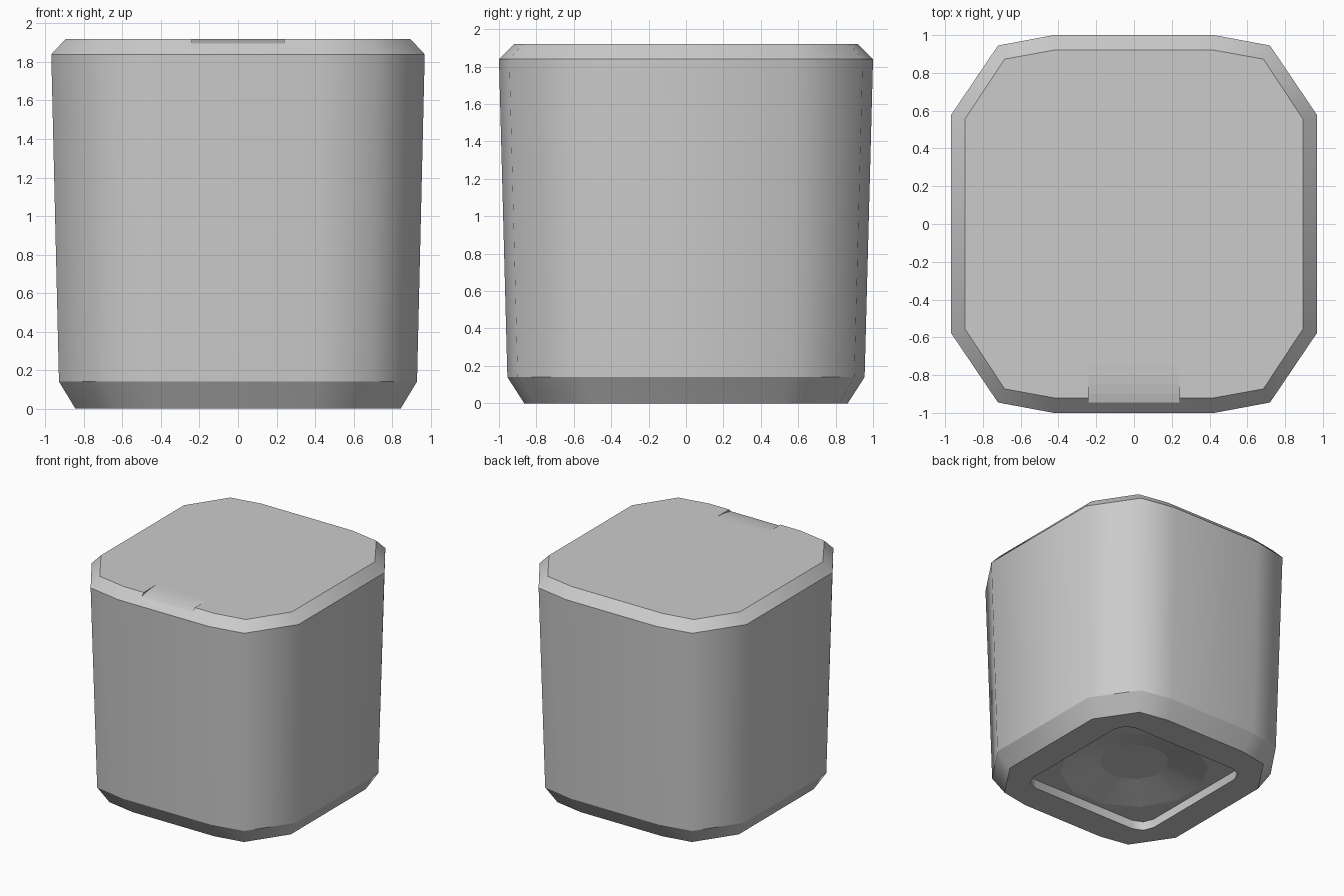
import bpy, bmesh
from math import cos, sin, radians

if "Cube" in bpy.data.objects:
    bpy.data.objects.remove(bpy.data.objects["Cube"])


def ring(quad):
    """Mirror three points of one quadrant into a 12-sided counter-clockwise ring."""
    q = quad[::-1]
    return (q + [(-x, y) for x, y in q[::-1]]
            + [(-x, -y) for x, y in q] + [(x, -y) for x, y in q[::-1]])


def circle(r):
    return [(r * cos(radians(a)), r * sin(radians(a))) for a in (75, 45, 15)]


def make_object(name, bm):
    bmesh.ops.recalc_face_normals(bm, faces=bm.faces)
    me = bpy.data.meshes.new(name)
    bm.to_mesh(me)
    bm.free()
    ob = bpy.data.objects.new(name, me)
    bpy.context.collection.objects.link(ob)
    return ob


# Body: stacked rings from the dished underside, out around the foot, up to the lid
recess = [(0.49, 0.61), (0.575, 0.575), (0.61, 0.49)]
levels = [
    (0.15, circle(0.27)),
    (0.075, circle(0.58)),
    (0.075, recess),
    (0.0, recess),
    (0.0, [(0.38, 0.865), (0.63, 0.82), (0.845, 0.50)]),
    (0.14, [(0.41, 0.955), (0.69, 0.90), (0.93, 0.55)]),
    (1.84, [(0.425, 1.0), (0.72, 0.945), (0.97, 0.575)]),
    (1.92, [(0.425, 0.92), (0.685, 0.873), (0.895, 0.555)]),
]
bm = bmesh.new()
rings = [[bm.verts.new((x, y, z)) for x, y in ring(q)] for z, q in levels]
for a, b in zip(rings, rings[1:]):
    for i in range(12):
        j = (i + 1) % 12
        bm.faces.new((a[i], a[j], b[j], b[i])).smooth = True
bm.faces.new(rings[0])
bm.faces.new(rings[-1])
# Sharp edges along every level, smooth around the corners
for r in rings:
    for i in range(12):
        bm.edges.get((r[i], r[(i + 1) % 12])).smooth = False
body = make_object("canister_body", bm)

# Thumb notch: shallow curved scoop cut in the front edge of the top
profile = [(-0.75, 1.92), (-0.80, 1.9185), (-0.85, 1.914), (-0.90, 1.906),
           (-0.945, 1.895), (-1.05, 1.87), (-1.05, 2.0), (-0.75, 2.0)]
bm = bmesh.new()
left, right = ([bm.verts.new((x, y, z)) for y, z in profile] for x in (-0.24, 0.24))
bm.faces.new(left)
bm.faces.new(right)
for i in range(len(profile)):
    j = (i + 1) % len(profile)
    bm.faces.new((left[i], left[j], right[j], right[i]))
cutter = make_object("thumb_notch_cutter", bm)
cutter.hide_render = True
cutter.hide_viewport = False
cutter.display_type = 'WIRE'

notch = body.modifiers.new("thumb_notch", 'BOOLEAN')
notch.operation = 'DIFFERENCE'
notch.solver = 'EXACT'
notch.object = cutter
